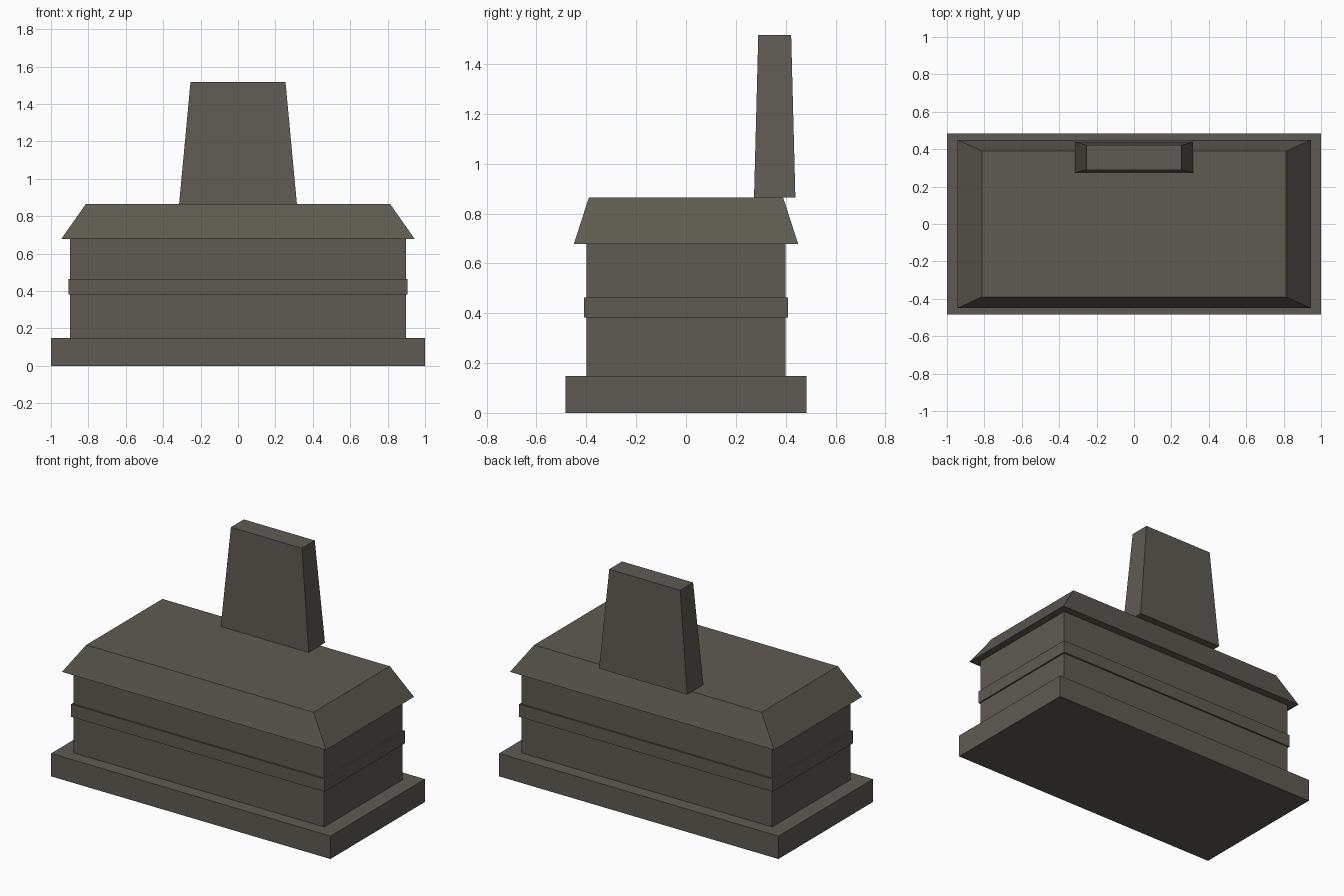
import bpy
import bmesh

if "Cube" in bpy.data.objects:
    bpy.data.objects.remove(bpy.data.objects["Cube"])

stone = bpy.data.materials.new("dark warm stone")
stone.diffuse_color = (0.114, 0.104, 0.085, 1.0)
stone.use_nodes = True
stone.node_tree.nodes["Principled BSDF"].inputs["Base Color"].default_value = stone.diffuse_color


def frustum(name, z0, z1, bottom, top, y=0.0):
    """Box whose bottom and top half sizes (x, y) may differ."""
    bm = bmesh.new()
    bmesh.ops.create_cube(bm, size=2.0)
    for v in bm.verts:
        hx, hy = top if v.co.z > 0 else bottom
        v.co = (v.co.x * hx, v.co.y * hy + y, z1 if v.co.z > 0 else z0)
    mesh = bpy.data.meshes.new(name)
    bm.to_mesh(mesh)
    bm.free()
    mesh.materials.append(stone)
    obj = bpy.data.objects.new(name, mesh)
    bpy.context.collection.objects.link(obj)


# plinth, walls and trim band
frustum("plinth", 0.0, 0.148, (1.0, 0.483), (1.0, 0.483))
frustum("walls", 0.148, 0.678, (0.897, 0.4), (0.897, 0.4))
frustum("trim_band", 0.382, 0.464, (0.907, 0.41), (0.907, 0.41))
# sloped cap with overhanging eaves
frustum("sloped_cap", 0.678, 0.864, (0.945, 0.45), (0.814, 0.39))
# tapered slab at the rear, overhanging the cap
frustum("tapered_slab", 0.864, 1.516, (0.315, 0.083), (0.254, 0.066), y=0.356)
